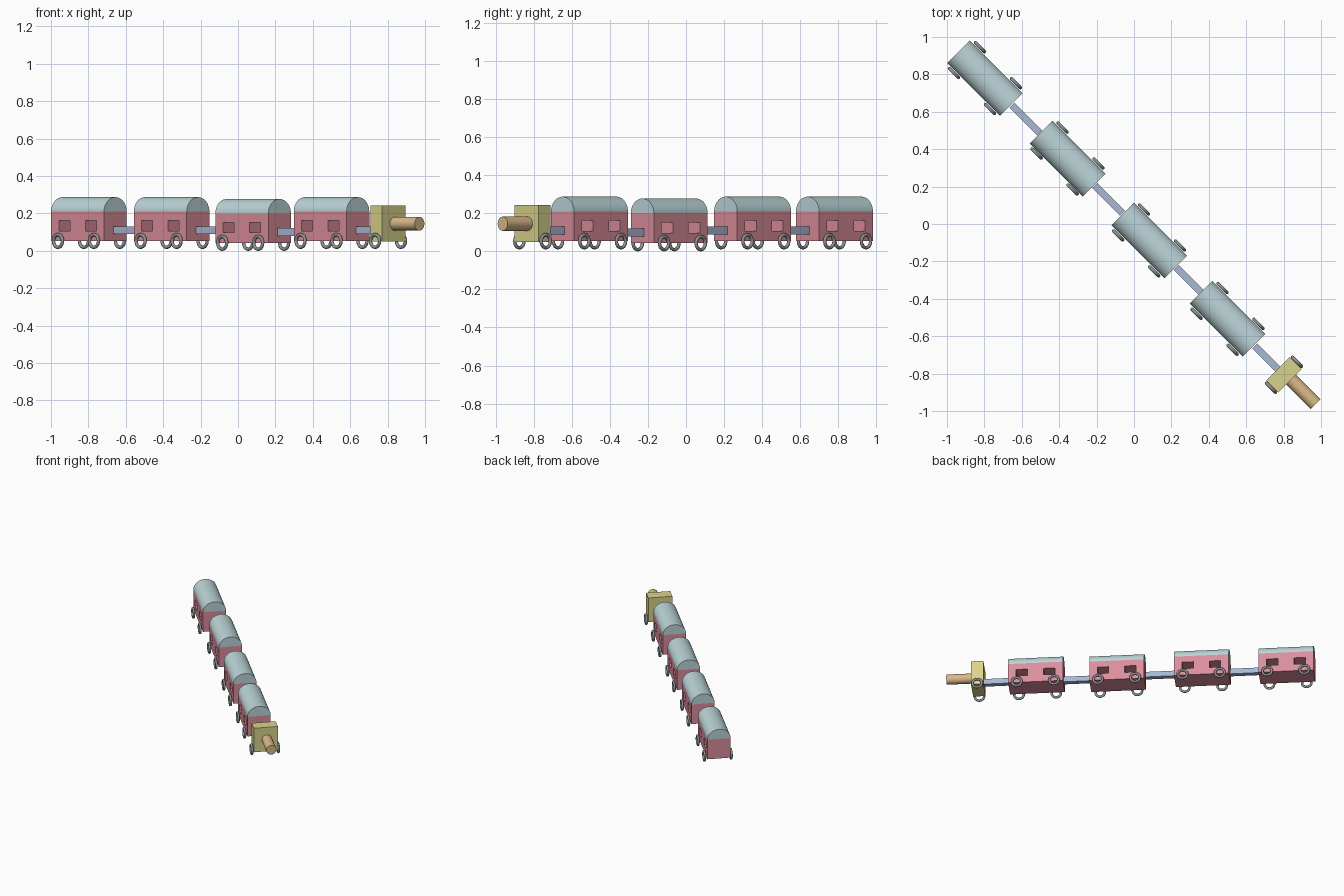
import bpy, bmesh
from math import pi, sin, cos
from mathutils import Matrix, Vector

if "Cube" in bpy.data.objects:
    bpy.data.objects.remove(bpy.data.objects["Cube"])

LENGTH, HALF_W = 0.40, 0.0855
FLOOR, BELT, ROOF_H = 0.053, 0.21, 0.077


def material(name, rgb):
    m = bpy.data.materials.new(name)
    m.diffuse_color = (*rgb, 1)
    m.use_nodes = True
    m.node_tree.nodes["Principled BSDF"].inputs["Base Color"].default_value = m.diffuse_color
    return m


RED = material("red", (0.70, 0.27, 0.33))
TEAL = material("teal", (0.50, 0.66, 0.68))
YELLOW = material("yellow", (0.70, 0.65, 0.26))
ORANGE = material("orange", (0.70, 0.49, 0.25))
BLUE = material("blue", (0.40, 0.48, 0.66))
DARK = material("dark_grey", (0.26, 0.28, 0.29))


def place(name, mesh, frame, offset=(0, 0, 0)):
    ob = bpy.data.objects.new(name, mesh)
    bpy.context.collection.objects.link(ob)
    ob.matrix_world = frame @ Matrix.Translation(offset)
    return ob


def finish(name, bm, mat, smooth=False):
    bmesh.ops.recalc_face_normals(bm, faces=bm.faces)
    for f in bm.faces:
        f.smooth = smooth and len(f.verts) == 4
    if smooth:
        for e in bm.edges:
            if len(e.link_faces) == 2 and e.calc_face_angle() > 0.7:
                e.smooth = False
    me = bpy.data.meshes.new(name)
    bm.to_mesh(me)
    bm.free()
    me.materials.append(mat)
    return me


def box(name, size, mat):
    bm = bmesh.new()
    bmesh.ops.create_cube(bm, size=1)
    bmesh.ops.scale(bm, vec=size, verts=bm.verts)
    return finish(name, bm, mat)


def body_mesh():
    # side outline with two windows passing right through
    cu = bpy.data.curves.new("body_outline", "CURVE")
    cu.dimensions, cu.fill_mode, cu.extrude = "2D", "BOTH", HALF_W
    mid = (FLOOR + BELT) / 2
    for x, z, w, h in [(0, mid, LENGTH, BELT - FLOOR),
                       (-0.10, 0.134, 0.083, 0.054), (0.10, 0.134, 0.083, 0.054)]:
        sp = cu.splines.new("POLY")
        sp.points.add(3)
        for p, (sx, sz) in zip(sp.points, [(-1, -1), (1, -1), (1, 1), (-1, 1)]):
            p.co = (x + sx * w / 2, z + sz * h / 2, 0, 1)
        sp.use_cyclic_u = True
    ob = place("body_outline", cu, Matrix())
    dg = bpy.context.evaluated_depsgraph_get()
    me = bpy.data.meshes.new_from_object(ob.evaluated_get(dg))
    bpy.data.objects.remove(ob)
    me.transform(Matrix.Rotation(pi / 2, 4, "X"))
    bm = bmesh.new()
    bm.from_mesh(me)
    bmesh.ops.remove_doubles(bm, verts=bm.verts, dist=1e-5)
    return finish("car_body", bm, RED)


def roof_mesh(n=32):
    # half-round profile extruded along the car
    bm = bmesh.new()
    arc = [bm.verts.new((-LENGTH / 2, HALF_W * cos(pi * i / n), BELT + ROOF_H * sin(pi * i / n)))
           for i in range(n + 1)]
    face = bm.faces.new(arc)
    ext = bmesh.ops.extrude_face_region(bm, geom=[face], use_keep_orig=True)
    bmesh.ops.translate(bm, vec=(LENGTH, 0, 0),
                        verts=[v for v in ext["geom"] if isinstance(v, bmesh.types.BMVert)])
    return finish("car_roof", bm, TEAL, True)


def wheel_mesh(major=0.034, minor=0.009, n=36, k=12):
    # ring wheel, axle along local y
    bm = bmesh.new()
    rings = []
    for i in range(n):
        a = 2 * pi * i / n
        rings.append([bm.verts.new(((major + minor * cos(2 * pi * j / k)) * cos(a),
                                    minor * sin(2 * pi * j / k),
                                    (major + minor * cos(2 * pi * j / k)) * sin(a)))
                      for j in range(k)])
    for i in range(n):
        p, q = rings[i], rings[(i + 1) % n]
        for j in range(k):
            bm.faces.new((p[j], p[(j + 1) % k], q[(j + 1) % k], q[j]))
    return finish("wheel", bm, DARK, True)


def boiler_mesh(radius=0.037, length=0.20):
    bm = bmesh.new()
    bmesh.ops.create_cone(bm, cap_ends=True, segments=32, radius1=radius, radius2=radius, depth=length)
    bmesh.ops.rotate(bm, matrix=Matrix.Rotation(pi / 2, 3, "Y"), verts=bm.verts)
    return finish("boiler", bm, ORANGE, True)


body, roof, wheel = body_mesh(), roof_mesh(), wheel_mesh()
bar = box("coupling", (0.21, 0.038, 0.042), BLUE)


def frame_at(x, y, z=0):
    return Matrix.Translation((x, y, z)) @ Matrix.Rotation(-pi / 4, 4, "Z")


def add_wheels(name, frame, axles):
    for i, x in enumerate(axles):
        for side, s in (("left", 1), ("right", -1)):
            place(f"{name}_wheel_{side}_{i + 1}", wheel, frame, (x, s * 0.098, FLOOR))


# four cars, each with a coupling bar at its leading end
cars = [(-0.797, 0.780, 0), (-0.355, 0.350, 0), (0.081, -0.088, -0.01), (0.500, -0.507, 0)]
for n, pos in enumerate(cars, 1):
    f = frame_at(*pos)
    place(f"car_{n}_body", body, f)
    place(f"car_{n}_roof", roof, f)
    place(f"car_{n}_coupling", bar, f, (LENGTH / 2 + 0.11, 0, 0.11))
    add_wheels(f"car_{n}", f, (-0.136, 0.136))

# engine: upright cab, forward boiler, one axle
f = frame_at(0.802, -0.806)
place("engine_cab", box("cab", (0.09, 0.178, 0.193), YELLOW), f, (0, 0, 0.146))
place("engine_boiler", boiler_mesh(), f, (0.13, 0.008, 0.145))
add_wheels("engine", f, (0,))
